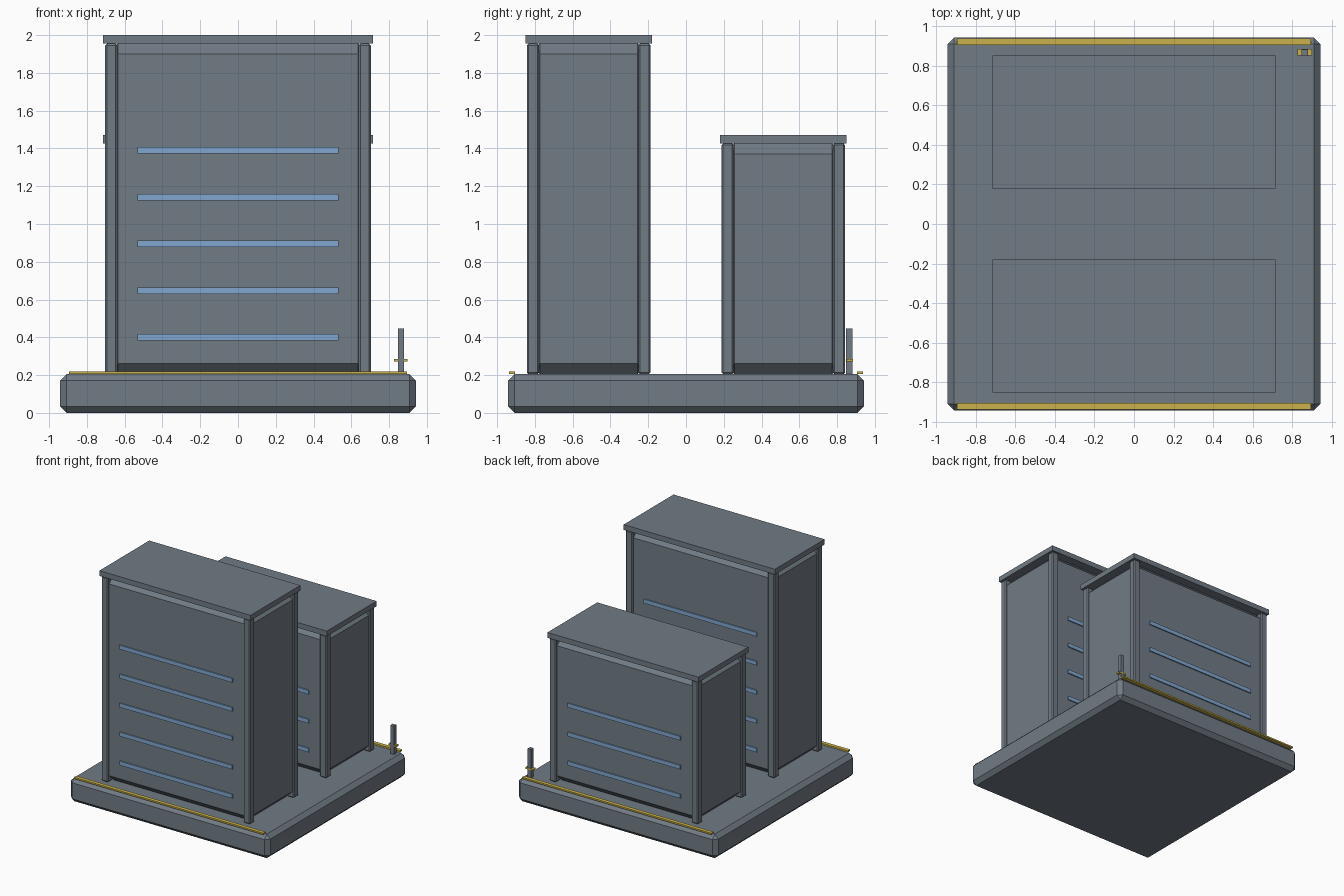
import bpy

cube = bpy.data.objects.get("Cube")
if cube:
    bpy.data.objects.remove(cube, do_unlink=True)


def material(name, colour):
    mat = bpy.data.materials.new(name)
    mat.use_nodes = True
    mat.diffuse_color = (*colour, 1)
    mat.node_tree.nodes["Principled BSDF"].inputs["Base Color"].default_value = (*colour, 1)
    return mat


GREY = material("slate grey", (0.165, 0.2, 0.235))
BLUE = material("window blue", (0.22, 0.39, 0.63))
YELLOW = material("marking yellow", (0.6, 0.45, 0.07))


def box(name, low, high, mat, bevel=0):
    """Box between two corners, optionally with chamfered edges."""
    bpy.ops.mesh.primitive_cube_add(size=1, location=[(a + b) / 2 for a, b in zip(low, high)])
    obj = bpy.context.object
    obj.name = name
    obj.scale = [b - a for a, b in zip(low, high)]
    bpy.ops.object.transform_apply(location=False, rotation=False, scale=True)
    obj.data.materials.append(mat)
    if bevel:
        mod = obj.modifiers.new("chamfer", 'BEVEL')
        mod.width = bevel
        mod.segments = 1
    return obj


GROUND = 0.205


def tower(name, cy, top, strips):
    roof_low = top - 0.045
    # Chamfered body and flat roof slab
    box(name + "_body", (-0.692, cy - 0.315, GROUND), (0.692, cy + 0.315, roof_low), GREY, 0.056)
    box(name + "_roof", (-0.714, cy - 0.336, roof_low), (0.714, cy + 0.336, top), GREY)
    for sx in (-1, 1):
        for sy in (-1, 1):
            # Corner post
            x, y = sx * 0.671, cy + sy * 0.295
            box(name + "_post", (x - 0.032, y - 0.032, GROUND), (x + 0.032, y + 0.032, roof_low), GREY, 0.009)
    for i in range(strips):
        z = 0.4 + i * 0.2475
        for sy in (-1, 1):
            # Long window strip
            y = cy + sy * 0.317
            box(name + "_window_strip", (-0.533, y - 0.008, z - 0.017), (0.533, y + 0.008, z + 0.017), BLUE)


# Base slab
box("base_slab", (-0.942, -0.942, 0), (0.942, 0.942, GROUND), GREY, 0.034)

tower("front_tower", -0.515, 2.0, 5)
tower("rear_tower", 0.515, 1.472, 3)

# Edge markings at the front and back of the base
for side, y in (("front", -0.921), ("back", 0.921)):
    box(side + "_edge_marking", (-0.895, y - 0.016, 0.207), (0.895, y + 0.016, 0.22), YELLOW)

# Small signal post with a crossbar
box("signal_post", (0.846, 0.848, GROUND), (0.879, 0.881, 0.448), GREY)
box("signal_crossbar", (0.826, 0.85, 0.271), (0.898, 0.884, 0.285), YELLOW)
